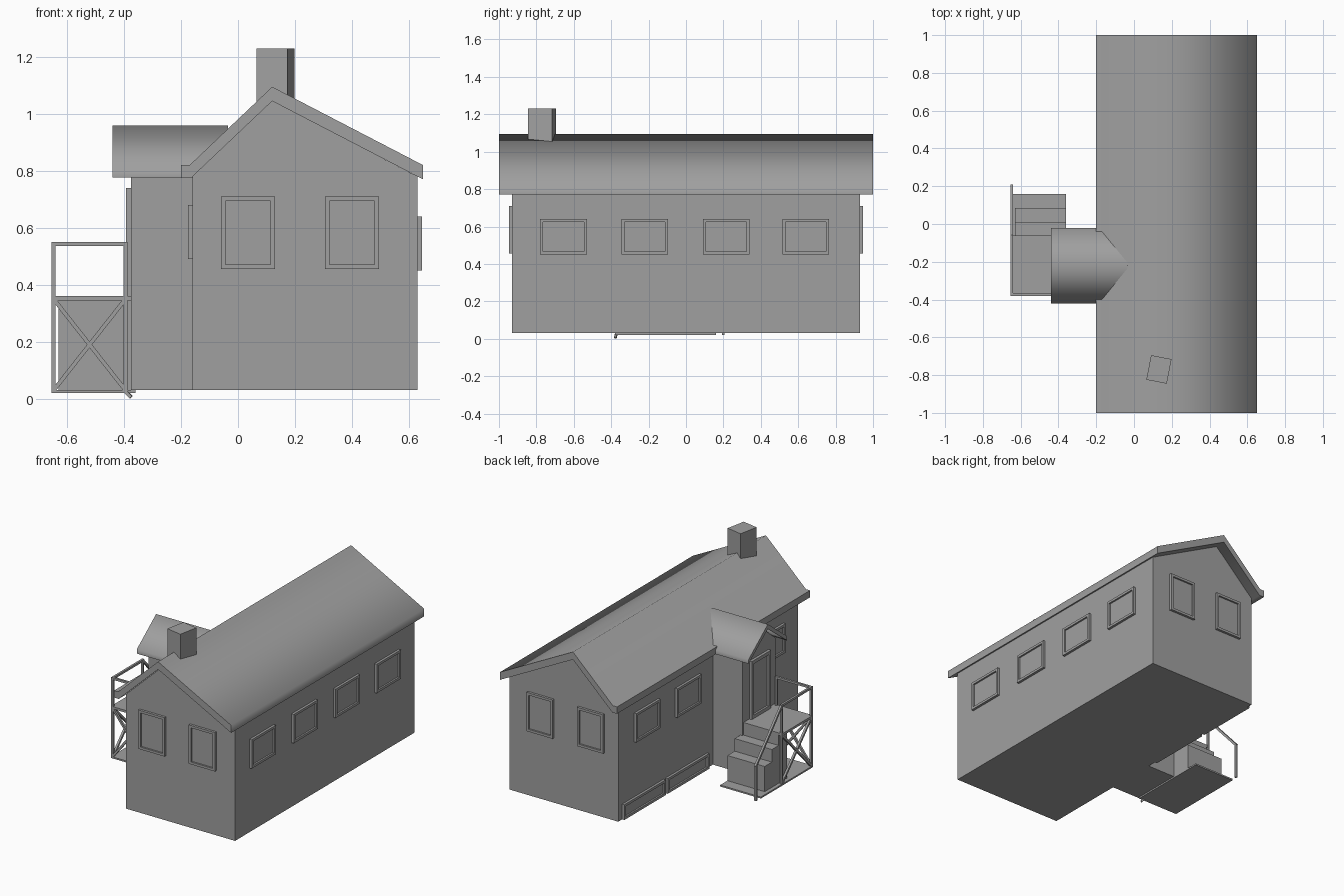
import bpy, bmesh, math
from mathutils import Vector, Matrix

if "Cube" in bpy.data.objects:
    bpy.data.objects.remove(bpy.data.objects["Cube"], do_unlink=True)

grey = bpy.data.materials.new("plain_grey")
grey.use_nodes = True
COLOUR = (0.35, 0.35, 0.35, 1)
grey.diffuse_color = COLOUR
grey.node_tree.nodes["Principled BSDF"].inputs["Base Color"].default_value = COLOUR


def finish(name, bm):
    bmesh.ops.recalc_face_normals(bm, faces=bm.faces)
    mesh = bpy.data.meshes.new(name)
    bm.to_mesh(mesh)
    bm.free()
    mesh.materials.append(grey)
    obj = bpy.data.objects.new(name, mesh)
    bpy.context.collection.objects.link(obj)
    return obj


def add_box(bm, lo, hi):
    lo, hi = Vector(lo), Vector(hi)
    m = Matrix.Translation((lo + hi) / 2) @ Matrix.Diagonal((hi - lo).to_4d())
    m[3][3] = 1
    bmesh.ops.create_cube(bm, size=1, matrix=m)


def box(name, lo, hi):
    bm = bmesh.new()
    add_box(bm, lo, hi)
    return finish(name, bm)


def bar(name, a, b, w=0.014):
    """Square bar between two points."""
    a, b = Vector(a), Vector(b)
    d = b - a
    bm = bmesh.new()
    rot = d.to_track_quat('Z', 'Y').to_matrix().to_4x4()
    m = Matrix.Translation((a + b) / 2) @ rot @ Matrix.Diagonal((w, w, d.length, 1))
    bmesh.ops.create_cube(bm, size=1, matrix=m)
    return finish(name, bm)


def prism(name, profile, axis, start, end):
    """Extrude a (side, height) profile along x or y."""
    bm = bmesh.new()
    place = (lambda u, z, t: (t, u, z)) if axis == 'x' else (lambda u, z, t: (u, t, z))
    face = bm.faces.new([bm.verts.new(place(u, z, start)) for u, z in profile])
    new = bmesh.ops.extrude_face_region(bm, geom=[face])["geom"]
    shift = Vector(place(0, 0, end - start))
    bmesh.ops.translate(bm, vec=shift, verts=[v for v in new if isinstance(v, bmesh.types.BMVert)])
    return finish(name, bm)


def framed_panel(name, axis, wall, out, u0, u1, z0, z1, w=0.016, depth=0.016):
    """Raised frame with a thin pane, on a wall facing +/- x or y."""
    bm = bmesh.new()

    def slab(a, b, c, d, thick):
        t0, t1 = sorted((wall - out * 0.004, wall + out * thick))
        if axis == 'x':
            add_box(bm, (t0, a, c), (t1, b, d))
        else:
            add_box(bm, (a, t0, c), (b, t1, d))

    slab(u0, u0 + w, z0, z1, depth)
    slab(u1 - w, u1, z0, z1, depth)
    slab(u0 + w, u1 - w, z0, z0 + w, depth)
    slab(u0 + w, u1 - w, z1 - w, z1, depth)
    slab(u0 + w, u1 - w, z0 + w, z1 - w, 0.005)
    return finish(name, bm)


def smooth(obj):
    bpy.ops.object.select_all(action='DESELECT')
    obj.select_set(True)
    bpy.context.view_layer.objects.active = obj
    bpy.ops.object.shade_smooth_by_angle(angle=math.radians(80))


# Main house and roof
prism("house_walls", [(-0.16, 0.03), (0.63, 0.03), (0.63, 0.78), (0.12, 1.046), (-0.16, 0.78)],
      'y', -0.93, 0.93)
smooth(prism("main_roof", [(-0.2, 0.82), (-0.17, 0.82), (0.12, 1.095), (0.65, 0.82),
                           (0.65, 0.77), (0.12, 1.045), (-0.165, 0.775), (-0.2, 0.775)],
             'y', -1, 1))

# Chimney, turned slightly
chimney = box("chimney", (-0.055, -0.066, -0.13), (0.055, 0.066, 0.13))
chimney.location = (0.132, -0.77, 1.1)
chimney.rotation_euler.z = math.radians(-11)

# Entrance porch with its own gable roof
prism("porch_walls", [(-0.39, 0.03), (-0.05, 0.03), (-0.05, 0.79), (-0.22, 0.93), (-0.39, 0.79)],
      'x', -0.375, -0.15)
smooth(prism("porch_roof", [(-0.42, 0.805), (-0.22, 0.96), (-0.02, 0.805),
                            (-0.02, 0.777), (-0.22, 0.93), (-0.42, 0.777)],
             'x', -0.44, -0.035))
framed_panel("door", 'x', -0.375, -1, -0.32, -0.12, 0.36, 0.74, 0.022, 0.018)

# Windows
for i, y in enumerate((-0.655, -0.22, 0.215, 0.64)):
    framed_panel(f"right_window_{i}", 'x', 0.63, 1, y - 0.125, y + 0.125, 0.45, 0.64)
    if i != 1:
        framed_panel(f"left_window_{i}", 'x', -0.16, -1, y - 0.125, y + 0.125, 0.49, 0.68)
for out, side in ((-1, "front"), (1, "back")):
    for x in (0.035, 0.4):
        framed_panel(f"{side}_window", 'y', out * 0.93, out, x - 0.095, x + 0.095, 0.455, 0.71)
for y in (0.225, 0.675):
    framed_panel("cellar_window", 'x', -0.16, -1, y - 0.215, y + 0.215, 0.03, 0.13)

# Landing, stairs and ground plate
box("ground_plate", (-0.655, -0.38, 0.02), (-0.36, 0.16, 0.03))
box("landing", (-0.655, -0.38, 0.345), (-0.37, -0.06, 0.36))
for i, front in enumerate((0.085, 0.01, -0.06)):
    box(f"step_{i}", (-0.63, front - 0.085, 0.03), (-0.36, front, 0.195 + 0.0825 * i))

# Railing and braced supports
X, F, B = -0.647, -0.373, -0.065
for name, x, y, top in (("corner_post", X, F, 0.55), ("stair_post", X, B, 0.55),
                        ("wall_post", -0.395, F, 0.55), ("foot_post", X, 0.2, 0.25)):
    bar(name, (x, y, 0.02), (x, y, top))
bar("front_rail", (X - 0.007, F, 0.543), (-0.388, F, 0.543))
bar("side_rail", (X, F, 0.543), (X, B, 0.543))
bar("stair_rail", (X, B, 0.543), (X, 0.205, 0.245))
for z0, z1 in ((0.03, 0.35), (0.35, 0.03)):
    bar("front_brace", (X, F, z0), (-0.395, F, z1))
    bar("side_brace", (X, F, z0), (X, B, z1))
bar("ground_peg", (-0.395, -0.373, 0.026), (-0.375, -0.378, 0.005), 0.012)
